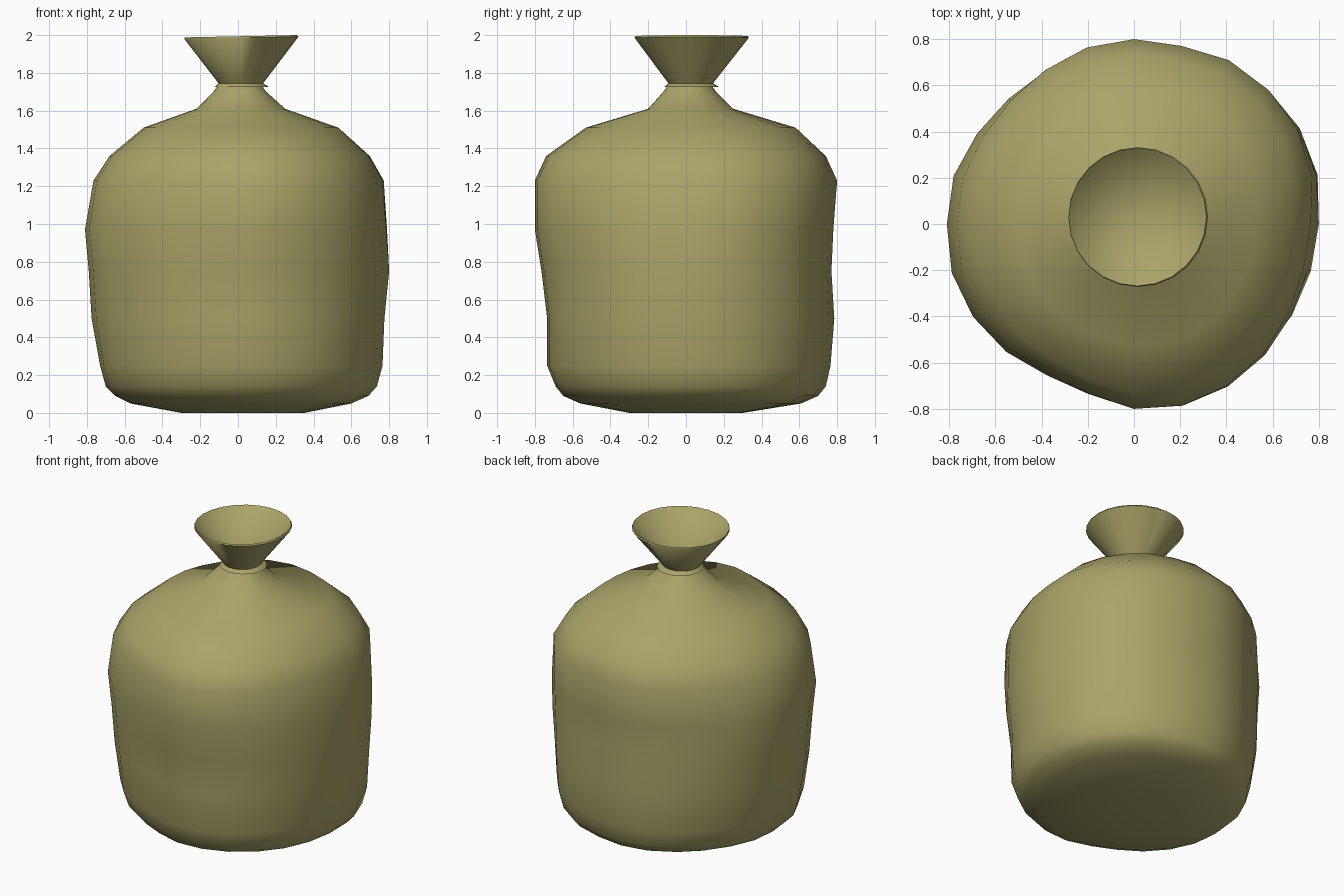
import bpy, bmesh, math

if "Cube" in bpy.data.objects:
    bpy.data.objects.remove(bpy.data.objects["Cube"])

N = 24

# Body rings: z, then outline reach toward +x, +y, -x, -y
BODY = [
    (0.00, 0.35, 0.30, 0.30, 0.30), (0.05, 0.60, 0.61, 0.57, 0.56),
    (0.09, 0.69, 0.70, 0.65, 0.65), (0.14, 0.735, 0.74, 0.70, 0.69),
    (0.25, 0.765, 0.765, 0.73, 0.735), (0.50, 0.775, 0.785, 0.775, 0.735),
    (0.75, 0.80, 0.77, 0.79, 0.765), (0.97, 0.785, 0.78, 0.81, 0.80),
    (1.23, 0.765, 0.80, 0.765, 0.80), (1.36, 0.69, 0.74, 0.68, 0.74),
    (1.51, 0.53, 0.58, 0.50, 0.53), (1.61, 0.25, 0.25, 0.22, 0.20),
    (1.70, 0.15, 0.16, 0.13, 0.12), (1.74, 0.12, 0.13, 0.10, 0.09)]

# Lumpiness of the plan outline: angle, factor
LUMPS = [(0, 1), (22, 1.06), (45, 1.05), (58, 1.04), (75, 1.0), (90, 1),
         (107, 0.99), (125, 0.965), (145, 0.965), (160, 1), (180, 1),
         (197, 1.01), (220, 0.985), (235, 0.945), (250, 0.935), (270, 1),
         (286, 1.02), (308, 1.02), (325, 1.0), (345, 0.99), (360, 1)]


def lump(deg):
    for (a, f), (b, g) in zip(LUMPS, LUMPS[1:]):
        if a <= deg <= b:
            return f + (g - f) * (deg - a) / (b - a)


def body_ring(row):
    z, reach = row[0], row[1:]
    strength = 1.0 if 0.9 < z < 1.45 else 0.75
    pts = []
    for i in range(N):
        deg = 360 * i / N
        q, t = int(deg // 90), math.radians(deg % 90)
        a, b = reach[q], reach[(q + 1) % 4]
        r = a * math.cos(t) ** 2 + b * math.sin(t) ** 2
        r *= 1 + (lump(deg) - 1) * strength
        th = math.radians(deg)
        pts.append((r * math.cos(th), r * math.sin(th), z))
    return pts


def round_ring(cx, cy, r, z, tilt=0):
    return [(cx + r * math.cos(2 * math.pi * i / N),
             cy + r * math.sin(2 * math.pi * i / N),
             z + tilt * math.cos(2 * math.pi * i / N)) for i in range(N)]


def loft(name, rings, first_tip=None, last_tip=None):
    bm = bmesh.new()
    loops = [[bm.verts.new(p) for p in ring] for ring in rings]
    for lo, hi in zip(loops, loops[1:]):
        for i in range(N):
            j = (i + 1) % N
            bm.faces.new((lo[i], lo[j], hi[j], hi[i]))
    for tip, loop, flip in ((first_tip, loops[0], True), (last_tip, loops[-1], False)):
        if tip:
            v = bm.verts.new(tip)
            for i in range(N):
                pair = (loop[i], loop[(i + 1) % N])
                bm.faces.new((pair[::-1] if flip else pair) + (v,))
    mesh = bpy.data.meshes.new(name)
    bm.to_mesh(mesh)
    bm.free()
    ob = bpy.data.objects.new(name, mesh)
    bpy.context.collection.objects.link(ob)
    mesh.materials.append(cloth)
    bpy.ops.object.select_all(action='DESELECT')
    ob.select_set(True)
    bpy.context.view_layer.objects.active = ob
    bpy.ops.object.shade_smooth_by_angle(angle=math.radians(60))
    return ob


cloth = bpy.data.materials.new("sackcloth")
cloth.diffuse_color = (0.40, 0.37, 0.14, 1)
cloth.use_nodes = True
cloth.node_tree.nodes["Principled BSDF"].inputs["Base Color"].default_value = cloth.diffuse_color

# Lumpy filled sack
loft("sack_body", [body_ring(r) for r in BODY], first_tip=(0, 0, 0))

# Flared open mouth above the tied neck, with a thin rim and hollow inside
loft("sack_mouth", [
    round_ring(0.02, 0.03, 0.145, 1.725),
    round_ring(0.015, 0.025, 0.118, 1.745),
    round_ring(0.018, 0.03, 0.302, 1.985, 0.006),
    round_ring(0.015, 0.03, 0.298, 1.994, 0.006),
    round_ring(0.012, 0.03, 0.286, 1.985, 0.006)],
    last_tip=(0.015, 0.01, 1.73))
